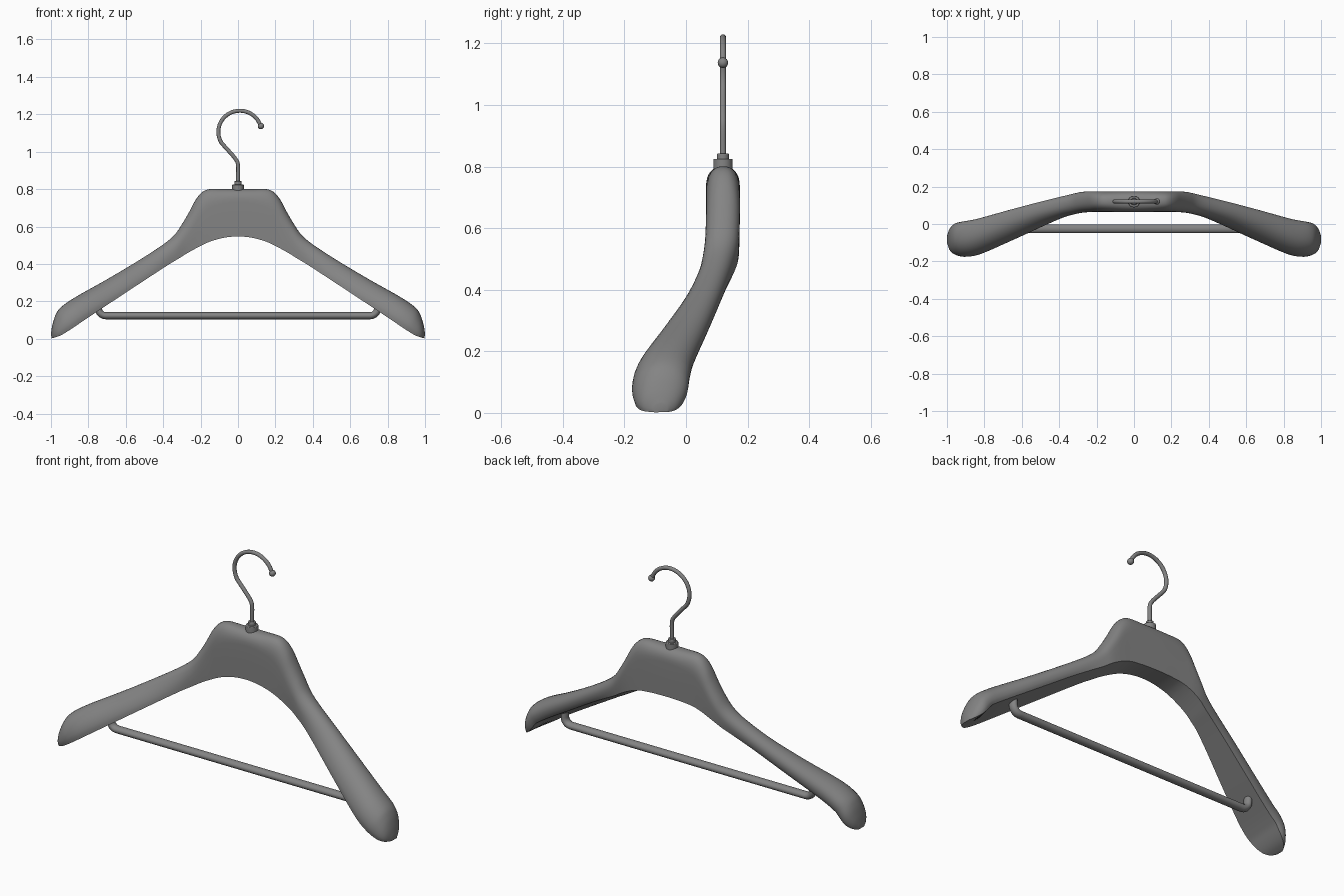
import bpy, bmesh, math
from mathutils import Vector

if "Cube" in bpy.data.objects:
    bpy.data.objects.remove(bpy.data.objects["Cube"])

grey = bpy.data.materials.new("dark_grey")
grey.diffuse_color = (.23, .23, .23, 1)
grey.use_nodes = True
grey.node_tree.nodes["Principled BSDF"].inputs["Base Color"].default_value = grey.diffuse_color


def finish(obj, angle=40):
    bpy.ops.object.select_all(action='DESELECT')
    obj.select_set(True)
    bpy.context.view_layer.objects.active = obj
    obj.data.materials.clear()
    obj.data.materials.append(grey)
    bpy.ops.object.shade_smooth_by_angle(angle=math.radians(angle))


def spline(a, b, c, d, t):
    return [0.5 * (2 * q + (r - p) * t + (2 * p - 5 * q + 4 * r - s) * t * t
                   + (3 * q - p - 3 * r + s) * t ** 3) for p, q, r, s in zip(a, b, c, d)]


def tube(name, points, radius):
    # round wire swept along a path
    cu = bpy.data.curves.new(name, 'CURVE')
    cu.dimensions = '3D'
    cu.bevel_depth = radius
    cu.bevel_resolution = 5
    cu.use_fill_caps = True
    sp = cu.splines.new('POLY')
    sp.points.add(len(points) - 1)
    for p, co in zip(sp.points, points):
        p.co = (*co, 1)
    obj = bpy.data.objects.new(name, cu)
    bpy.context.collection.objects.link(obj)
    bpy.ops.object.select_all(action='DESELECT')
    obj.select_set(True)
    bpy.context.view_layer.objects.active = obj
    bpy.ops.object.convert(target='MESH')
    obj = bpy.context.object
    finish(obj)
    return obj


# Body stations: top x, top z, bottom x, bottom z, front y, back y
half = [
    (0, .80, 0, .547, .065, .175),
    (.08, .80, .07, .541, .065, .175),
    (.15, .80, .13, .526, .065, .175),
    (.19, .785, .165, .513, .065, .175),
    (.225, .745, .20, .496, .065, .175),
    (.26, .68, .24, .475, .063, .174),
    (.295, .62, .28, .452, .059, .17),
    (.34, .555, .32, .427, .050, .16),
    (.41, .497, .37, .397, .035, .145),
    (.545, .41, .47, .332, -.008, .115),
    (.705, .315, .625, .230, -.08, .073),
    (.865, .225, .80, .114, -.157, .027),
    (.945, .17, .88, .060, -.175, .012),
    (.975, .128, .94, .022, -.167, .002),
    (.992, .075, .978, .007, -.145, -.025),
    (1.0, .03, .997, .002, -.105, -.06),
]
full = [(-s[0], s[1], -s[2], *s[3:]) for s in half[:0:-1]] + half
padded = [full[0]] + full + [full[-1]]
sections = [spline(*padded[i:i + 4], k / 5) for i in range(len(full) - 1) for k in range(5)]
sections.append(full[-1])

# Body: sections with a rounded top and a flat underside that tilts up to the back on the arms
bm = bmesh.new()
rings = []
for xt, zt, xb, zb, yf, yb in sections:
    u = min(1, abs(xb) / .5)
    u = u * u * (3 - 2 * u)
    cap = .27 + .48 * u
    e = .83 + .12 * u
    mid, w = (yf + yb) / 2, (yb - yf) / 2
    rise = .32 * u * min(1, max(0, (1 - abs(xb)) / .12))
    prof = [(-.97 + .03 * u, 0), (-.99, (1 - cap) * .5)]
    for k in range(17):
        a = math.pi * (1 - k / 16)
        c, s = math.cos(a), max(0, math.sin(a))
        t = 1 - cap + cap * s ** e
        if c > 0:  # keep the back side above its raised lower edge
            t = rise + (1 - rise) * t
        prof.append((math.copysign(abs(c) ** e, c) + .12 * u * s, t))
    prof += [(.99 - .02 * u, rise + (1 - rise) * (1 - cap) * .5), (.98 - .08 * u, rise)]
    lo, hi = Vector((xb, mid, zb)), Vector((xt, mid, zt))
    rings.append([bm.verts.new(lo.lerp(hi, t) + Vector((0, w * v, 0))) for v, t in prof])
for r0, r1 in zip(rings, rings[1:]):
    n = len(r0)
    for i in range(n):
        j = (i + 1) % n
        bm.faces.new((r0[i], r0[j], r1[j], r1[i]))
bm.faces.new(rings[0])
bm.faces.new(rings[-1])
bmesh.ops.recalc_face_normals(bm, faces=bm.faces)
me = bpy.data.meshes.new("hanger_body")
bm.to_mesh(me)
bm.free()
body = bpy.data.objects.new("hanger_body", me)
bpy.context.collection.objects.link(body)
finish(body, 45)

# Hook wire: straight shank, slanted neck and round crook
HY = .12
ctrl = [(0, .76), (0, .85), (0, .93), (-.014, .962), (-.045, .999), (-.086, 1.046)]
pad = [ctrl[0]] + ctrl + [(-.103, 1.083)]
path = [spline(*pad[i:i + 4], k / 6) for i in range(len(ctrl) - 1) for k in range(6)]
for k in range(37):
    a = math.radians(211 - 195 * k / 36)
    path.append((.01 + .115 * math.cos(a), 1.106 + .113 * math.sin(a)))
tube("hook", [(x, HY, z) for x, z in path], .0105)

# Ball on the hook tip
bpy.ops.mesh.primitive_uv_sphere_add(segments=24, ring_count=12, radius=.017,
                                     location=(path[-1][0] + .002, HY, path[-1][1]))
bpy.context.object.name = "hook_tip"
finish(bpy.context.object)

# Stepped collar at the foot of the hook
for name, r, z0, z1 in (("collar_base", .031, .785, .825), ("collar_top", .019, .82, .843)):
    bpy.ops.mesh.primitive_cylinder_add(vertices=32, radius=r, depth=z1 - z0,
                                        location=(0, HY, (z0 + z1) / 2))
    bpy.context.object.name = name
    bev = bpy.context.object.modifiers.new("bevel", 'BEVEL')
    bev.width, bev.segments = .003, 2
    finish(bpy.context.object)

# Trouser bar, slightly oval, with both ends turned up into the arms
end = [(.746, .21), (.746, .165)]
for k in range(1, 9):
    a = math.pi / 2 * k / 8
    end.append((.706 + .04 * math.cos(a), .163 - .04 * math.sin(a)))
bar = [(x, 0, z) for x, z in end] + [(-x, 0, z) for x, z in reversed(end)]
bar_obj = tube("trouser_bar", bar, .019)
bar_obj.scale.y = 1.25
bar_obj.location.y = -.026
